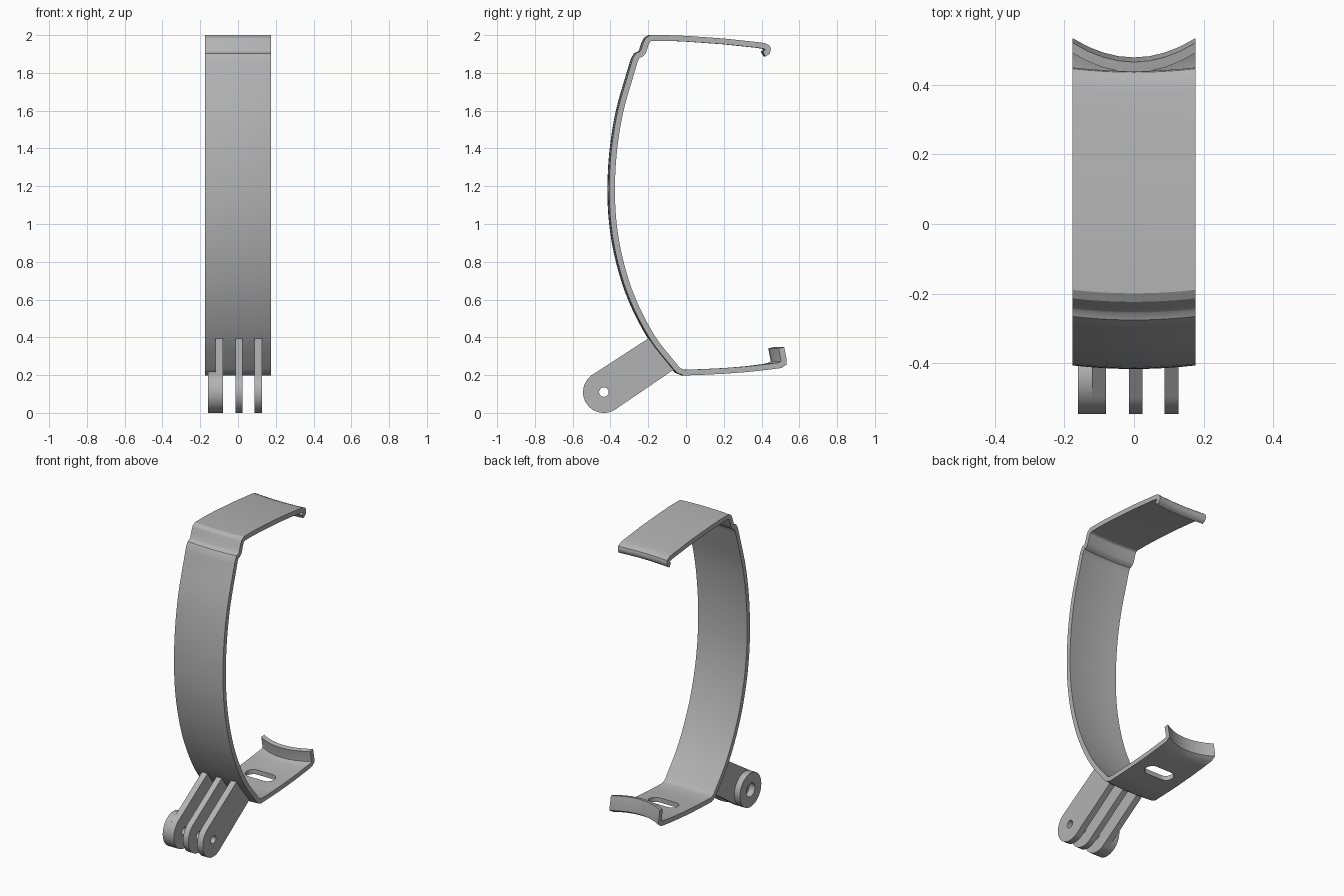
import bpy, bmesh
from math import sin, cos, pi, radians
from mathutils import Vector

cube = bpy.data.objects.get("Cube")
if cube:
    bpy.data.objects.remove(cube)

grey = bpy.data.materials.new("grey plastic")
grey.use_nodes = True
grey.diffuse_color = (0.45, 0.45, 0.45, 1)
grey.node_tree.nodes["Principled BSDF"].inputs["Base Color"].default_value = (0.45, 0.45, 0.45, 1)

HALF = 0.176
THICK = 0.03


def make_object(name, bm):
    bmesh.ops.recalc_face_normals(bm, faces=bm.faces)
    mesh = bpy.data.meshes.new(name)
    bm.to_mesh(mesh)
    bm.free()
    obj = bpy.data.objects.new(name, mesh)
    bpy.context.collection.objects.link(obj)
    mesh.materials.append(grey)
    return obj


def activate(obj):
    bpy.ops.object.select_all(action='DESELECT')
    obj.select_set(True)
    bpy.context.view_layer.objects.active = obj


def smooth(obj):
    activate(obj)
    bpy.ops.object.shade_smooth_by_angle(angle=radians(30))


def prism(name, outline, x0, x1):
    """Extrude a (y, z) outline along x."""
    bm = bmesh.new()
    face = bm.faces.new([bm.verts.new((x0, y, z)) for y, z in outline])
    ext = bmesh.ops.extrude_face_region(bm, geom=[face])
    moved = [v for v in ext["geom"] if isinstance(v, bmesh.types.BMVert)]
    bmesh.ops.translate(bm, verts=moved, vec=(x1 - x0, 0, 0))
    return make_object(name, bm)


def circle(cy, cz, r, n, a0=0.0, a1=2 * pi):
    return [(cy + r * cos(a0 + (a1 - a0) * i / n),
             cz + r * sin(a0 + (a1 - a0) * i / n)) for i in range(n)]


def cut(obj, cutter):
    mod = obj.modifiers.new("cut", 'BOOLEAN')
    mod.operation = 'DIFFERENCE'
    mod.solver = 'EXACT'
    mod.object = cutter
    activate(obj)
    bpy.ops.object.modifier_apply(modifier=mod.name)
    bpy.data.objects.remove(cutter)


def spline(points, steps):
    """Catmull-Rom curve through the points."""
    pts = [Vector(p) for p in points]
    pts = [2 * pts[0] - pts[1]] + pts + [2 * pts[-1] - pts[-2]]
    out = []
    for a, b, c, d in zip(pts, pts[1:], pts[2:], pts[3:]):
        for i in range(steps):
            t = i / steps
            out.append(0.5 * (2 * b + (c - a) * t + (2 * a - 5 * b + 4 * c - d) * t ** 2
                              + (3 * b - a - 3 * c + d) * t ** 3))
    return out + [pts[-2]]


# Centre line of the strap: hooked top arm, step, bowed back, bottom arm, lip
hook = spline([(0.413, 1.9), (0.431, 1.912), (0.432, 1.932), (0.412, 1.943)], 3)
arm = [Vector(p) for p in [(0.38, 1.948), (0.2, 1.967), (0.0, 1.981), (-0.1, 1.985),
                           (-0.185, 1.985), (-0.202, 1.975), (-0.212, 1.955),
                           (-0.226, 1.912), (-0.236, 1.9), (-0.255, 1.892)]]
back = spline([(-0.268, 1.87), (-0.292, 1.79), (-0.346, 1.6), (-0.379, 1.4), (-0.391, 1.2),
               (-0.382, 1.0), (-0.346, 0.8), (-0.281, 0.6), (-0.178, 0.4), (-0.055, 0.242)], 4)
base = [Vector(p) for p in [(-0.038, 0.224), (-0.01, 0.213), (0.1, 0.217), (0.2, 0.222),
                            (0.32, 0.231), (0.43, 0.243), (0.5, 0.252), (0.518, 0.264),
                            (0.518, 0.28), (0.505, 0.345)]]
path = hook + arm + back + base

# Offset the centre line to both sides with mitred corners
sides = ([], [])
for i, p in enumerate(path):
    d0 = (p - path[max(i - 1, 0)]).normalized()
    d1 = (path[min(i + 1, len(path) - 1)] - p).normalized()
    d = (d0 + d1).normalized()
    ref = d1 if d1.length > 0 else d0
    normal = Vector((-d.y, d.x)) * (THICK / 2 / max(d.dot(ref), 0.7))
    sides[0].append(p + normal)
    sides[1].append(p - normal)
outline = sides[0] + sides[1][::-1]

# Sweep across the width, bowing the strap slightly and the lip strongly
bm = bmesh.new()
SEG = 8
rows = []
for s in range(SEG + 1):
    t = 2 * s / SEG - 1
    row = []
    for y, z in outline:
        lip = min(max((y - 0.4) / 0.08, 0), 1) if z < 0.5 else 0
        row.append(bm.verts.new((t * HALF, y - (0.01 + 0.045 * lip) * (1 - t * t), z)))
    rows.append(row)
n = len(outline)
for r0, r1 in zip(rows, rows[1:]):
    for i in range(n):
        j = (i + 1) % n
        bm.faces.new((r0[i], r0[j], r1[j], r1[i]))
m = len(path)
for row in (rows[0], rows[-1]):
    for i in range(m - 1):
        bm.faces.new((row[i], row[i + 1], row[n - 2 - i], row[n - 1 - i]))
strap = make_object("strap", bm)

# Rounded slot through the bottom arm
bm = bmesh.new()
slot = (circle(0.055, 0.23, 0.045, 12, -pi / 2, pi / 2) + [(0.055, 0.275)]
        + circle(-0.055, 0.23, 0.045, 12, pi / 2, 3 * pi / 2) + [(-0.055, 0.185)])
face = bm.faces.new([bm.verts.new((x, y, 0.1)) for x, y in slot])
ext = bmesh.ops.extrude_face_region(bm, geom=[face])
bmesh.ops.translate(bm, verts=[v for v in ext["geom"] if isinstance(v, bmesh.types.BMVert)],
                    vec=(0, 0, 0.25))
cut(strap, make_object("slot_cutter", bm))
smooth(strap)

# Three mounting fingers with a pivot hole
PY, PZ, R = -0.435, 0.11, 0.11
tilt = radians(33)
finger = circle(PY, PZ, R, 24, tilt + pi / 2, tilt + 3 * pi / 2)
finger += [(PY + R * sin(tilt), PZ - R * cos(tilt)), (-0.062, 0.231),
           (-0.1, 0.293), (-0.193, 0.398)]
for name, x0, x1 in (("right_finger", -0.12, -0.08), ("middle_finger", -0.014, 0.024),
                     ("left_finger", 0.088, 0.128)):
    plate = prism(name, finger, x0, x1)
    cut(plate, prism("pivot_cutter", circle(PY, PZ, 0.025, 20), x0 - 0.1, x1 + 0.1))
    smooth(plate)

# Round boss with a wider recess on the right finger
boss = prism("boss", circle(PY, PZ, R, 48), -0.16, -0.119)
cut(boss, prism("recess_cutter", circle(PY, PZ, 0.044, 24), -0.2, -0.05))
smooth(boss)
